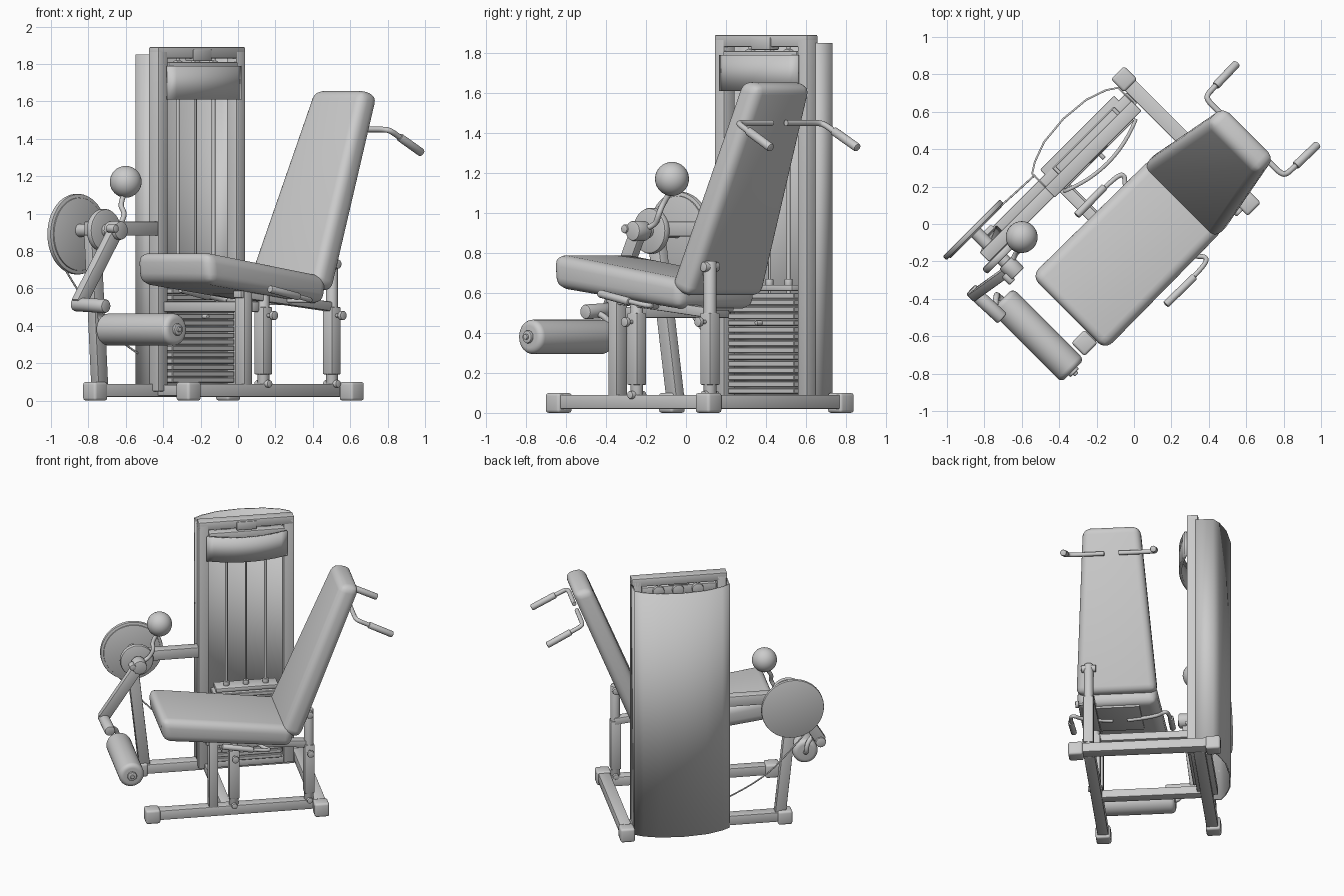
import bpy, bmesh, math
from mathutils import Vector, Matrix

# Everything is modelled straight (x = machine length, y = machine width), then turned 45 degrees
TURN = math.pi / 4
CV = -0.088  # centre line of the seat


def finish(name, bm, angle=35):
    bmesh.ops.recalc_face_normals(bm, faces=bm.faces)
    me = bpy.data.meshes.new(name)
    bm.to_mesh(me)
    bm.free()
    me.polygons.foreach_set("use_smooth", [True] * len(me.polygons))
    me.set_sharp_from_angle(angle=math.radians(angle))
    ob = bpy.data.objects.new(name, me)
    bpy.context.collection.objects.link(ob)
    ob.rotation_euler.z = TURN
    return ob


def hexa(name, bottom, top, bevel=0.006, seg=2, angle=35):
    """Six-sided block from four bottom and four top corners."""
    bm = bmesh.new()
    b = [bm.verts.new(p) for p in bottom]
    t = [bm.verts.new(p) for p in top]
    bm.faces.new(b)
    bm.faces.new(t)
    for i in range(4):
        j = (i + 1) % 4
        bm.faces.new((b[i], b[j], t[j], t[i]))
    if bevel:
        bmesh.ops.bevel(bm, geom=bm.edges[:], offset=bevel, segments=seg, profile=0.5, affect='EDGES')
    return finish(name, bm, angle)


def box(name, x, y, z, bevel=0.006, seg=2):
    ring = [(x[0], y[0]), (x[1], y[0]), (x[1], y[1]), (x[0], y[1])]
    return hexa(name, [(*p, z[0]) for p in ring], [(*p, z[1]) for p in ring], bevel, seg)


def beam(name, a, b, w, h, side=(0, 1, 0)):
    a, b, s = Vector(a), Vector(b), Vector(side)
    n = (b - a).cross(s).normalized()
    ring = [s * (w / 2 * i) + n * (h / 2 * j) for i, j in ((-1, -1), (1, -1), (1, 1), (-1, 1))]
    return hexa(name, [a + r for r in ring], [b + r for r in ring])


def cyl(name, a, b, r, bevel=0.0, n=32, seg=2):
    a, b = Vector(a), Vector(b)
    d = b - a
    m = Matrix.Translation((a + b) / 2) @ d.to_track_quat('Z', 'Y').to_matrix().to_4x4()
    bm = bmesh.new()
    bmesh.ops.create_cone(bm, cap_ends=True, segments=n, radius1=r, radius2=r, depth=d.length, matrix=m)
    if bevel:
        rims = [e for e in bm.edges if any(len(f.verts) > 4 for f in e.link_faces)]
        bmesh.ops.bevel(bm, geom=rims, offset=bevel, segments=seg, profile=0.5, affect='EDGES')
    return finish(name, bm)


def tube(name, pts, r):
    cu = bpy.data.curves.new(name, 'CURVE')
    cu.dimensions = '3D'
    cu.bevel_depth, cu.bevel_resolution, cu.use_fill_caps = r, 4, True
    sp = cu.splines.new('NURBS')
    sp.points.add(len(pts) - 1)
    for p, co in zip(sp.points, pts):
        p.co = (*co, 1)
    sp.order_u, sp.use_endpoint_u, sp.resolution_u = 3, True, 6
    ob = bpy.data.objects.new(name, cu)
    bpy.context.collection.objects.link(ob)
    ob.rotation_euler.z = TURN
    return ob


def curved_panel(name, plan, z0, z1, thick, angle=60):
    bm = bmesh.new()
    lo = [bm.verts.new((*p, z0)) for p in plan]
    hi = [bm.verts.new((*p, z1)) for p in plan]
    for i in range(len(plan) - 1):
        bm.faces.new((lo[i], lo[i + 1], hi[i + 1], hi[i]))
    ob = finish(name, bm, angle)
    mod = ob.modifiers.new("thickness", 'SOLIDIFY')
    mod.thickness, mod.offset = thick, 0
    return ob


# Base frame: two rails, rear bar, middle bar and feet caps
box("right_rail", (-0.66, 0.47), (-0.30, -0.225), (0.02, 0.09))
box("left_rail", (-0.62, 0.47), (0.445, 0.525), (0.02, 0.09))
box("rear_bar", (0.47, 0.55), (-0.37, 0.61), (0.02, 0.09))
box("middle_bar", (-0.16, -0.09), (-0.25, 0.46), (0.025, 0.085))
for i, (x, y) in enumerate([(-0.637, -0.263), (-0.59, 0.49), (0.51, -0.35), (0.51, 0.585)]):
    box(f"foot_cap_{i}", (x - 0.05, x + 0.05), (y - 0.05, y + 0.05), (0, 0.1), 0.015, 3)

# Weight tower frame
for i, x in enumerate((-0.2, 0.387)):
    box(f"tower_post_{i}", (x, x + 0.07), (0.40, 0.475), (0.05, 1.87))
box("tower_header", (-0.2, 0.457), (0.40, 0.475), (1.83, 1.89))
box("header_block", (0.06, 0.2), (0.395, 0.46), (1.815, 1.878))
box("tower_sill", (-0.15, 0.41), (0.42, 0.56), (0.04, 0.09))

# Bowed rear cover, rounded off at the two rear corners
cover = [(-0.195, 0.46), (-0.195, 0.575), (-0.14, 0.61), (-0.03, 0.65), (0.13, 0.665),
         (0.29, 0.65), (0.40, 0.612), (0.455, 0.575), (0.455, 0.46)]
curved_panel("rear_cover", cover, 0.03, 1.85, 0.01)

# Curved shroud on the tower front
arc = [(0.13 + 0.275 * t, 0.39 - 0.06 * (1 - t * t)) for t in (k / 6 - 1 for k in range(13))]
curved_panel("front_shroud", arc, 1.61, 1.79, 0.02)
box("shroud_bracket", (-0.13, 0.39), (0.39, 0.45), (1.74, 1.81))

# Weight stack with guide rods and lifting cable
for k in range(15):
    z = 0.095 + k * 0.034
    box(f"weight_plate_{k}", (-0.1, 0.37), (0.395, 0.52), (z, z + 0.029), 0.004, 1)
box("top_weight", (-0.08, 0.35), (0.40, 0.515), (0.61, 0.64))
for i, (x, r) in enumerate([(0.0, 0.01), (0.135, 0.006), (0.27, 0.01)]):
    cyl(f"guide_rod_{i}", (x, 0.455, 0.6), (x, 0.455, 1.84), r, n=16)
    cyl(f"rod_collar_{i}", (x, 0.455, 0.63), (x, 0.455, 0.67), 0.02, 0.004, 20)
    cyl(f"pulley_{i}", (x, 0.44, 1.78), (x, 0.47, 1.78), 0.04, 0.005)
cyl("selector_pin", (0.135, 0.36, 0.45), (0.135, 0.42, 0.45), 0.012, 0.004, 16)

# Cam support: horizontal arm, leaning front leg
beam("cam_arm", (-0.69, 0.44, 0.92), (-0.19, 0.44, 0.92), 0.07, 0.075)
beam("front_leg", (-0.56, 0.485, 0.07), (-0.655, 0.445, 0.89), 0.06, 0.075)

# Cam disc, pivot shaft and bearing
PX, PZ = -0.63, 0.91
cyl("cam_disc", (PX, 0.572, 0.89), (PX, 0.60, 0.89), 0.215, 0.006, 64)
cyl("cam_rim", (PX, 0.565, 0.89), (PX, 0.575, 0.89), 0.195, 0.003, 64)
cyl("pivot_shaft", (PX, 0.29, PZ), (PX, 0.58, PZ), 0.035)
cyl("bearing_disc", (PX, 0.365, PZ), (PX, 0.405, PZ), 0.115, 0.012, 48)
cyl("arm_hub", (PX, 0.25, PZ), (PX, 0.34, PZ), 0.05, 0.008)
cyl("range_knob", (PX - 0.05, 0.24, PZ + 0.01), (PX - 0.05, 0.30, PZ + 0.01), 0.022, 0.006, 20)
tube("cable", [(-0.72, 0.585, 0.70), (-0.62, 0.585, 0.58), (-0.42, 0.57, 0.36), (-0.19, 0.56, 0.25)], 0.005)

# Counterweight ball on a bent rod
tube("ball_rod", [(-0.62, 0.31, 0.92), (-0.56, 0.34, 0.93), (-0.52, 0.33, 1.0), (-0.53, 0.37, 1.05),
                  (-0.474, 0.375, 1.12)], 0.014)
bm = bmesh.new()
bmesh.ops.create_uvsphere(bm, u_segments=32, v_segments=16, radius=0.085,
                          matrix=Matrix.Translation((-0.474, 0.375, 1.17)))
finish("counterweight_ball", bm)

# Swing arm with padded shin roller
beam("swing_arm", (PX, 0.295, PZ), (-0.87, 0.335, 0.52), 0.05, 0.075)
cyl("swing_cross_tube", (-0.865, 0.37, 0.515), (-0.855, 0.14, 0.505), 0.037, 0.01)
tube("roller_bracket", [(-0.855, 0.2, 0.505), (-0.79, 0.25, 0.48), (-0.785, 0.25, 0.38), (-0.785, 0.2, 0.38)], 0.016)
cyl("shin_roller", (-0.787, 0.215, 0.38), (-0.787, -0.325, 0.38), 0.086, 0.03, 40, 5)
cyl("roller_cap", (-0.787, -0.32, 0.38), (-0.787, -0.34, 0.38), 0.032, 0.006, 24)
cyl("roller_bolt", (-0.787, -0.33, 0.38), (-0.787, -0.352, 0.38), 0.014, 0.004, 16)

# Seat cushion, sloping down to the rear
def ring(pts):
    return [Vector((x, CV + y, z)) for x, y, z in pts]


hexa("seat", ring([(-0.575, -0.28, 0.625), (0.31, -0.272, 0.515), (0.31, 0.272, 0.515), (-0.575, 0.28, 0.625)]),
     ring([(-0.59, -0.28, 0.795), (0.33, -0.272, 0.665), (0.33, 0.272, 0.665), (-0.59, 0.28, 0.795)]), 0.055, 6, 50)

# Tapered, reclined back cushion
hexa("backrest", ring([(0.235, -0.275, 0.625), (0.365, -0.275, 0.575), (0.365, 0.275, 0.575), (0.235, 0.275, 0.625)]),
     ring([(0.665, -0.195, 1.665), (0.795, -0.195, 1.635), (0.795, 0.195, 1.635), (0.665, 0.195, 1.665)]), 0.05, 6, 50)

# Seat supports on the right rail
box("front_seat_post", (-0.25, -0.19), (-0.30, -0.225), (0.08, 0.60))
for name, x, top in (("middle_seat_post", -0.078, 0.58), ("rear_seat_post", 0.44, 0.76)):
    box(name + "_sleeve", (x - 0.035, x + 0.035), (-0.305, -0.235), (0.14, 0.50))
    cyl(name + "_tube", (x, -0.27, 0.08), (x, -0.27, top), 0.032, 0.006)
    cyl(name + "_bolt", (x, -0.32, 0.09), (x, -0.22, 0.09), 0.02, 0.004, 20)
    cyl(name + "_knob_stem", (x, -0.30, 0.455), (x, -0.34, 0.455), 0.01, n=12)
    cyl(name + "_knob", (x, -0.335, 0.455), (x, -0.36, 0.455), 0.025, 0.006, 20)
cyl("back_pivot_bolt", (0.44, -0.32, 0.73), (0.44, -0.22, 0.73), 0.025, 0.005, 20)
beam("back_brace", (0.44, -0.27, 0.72), (0.35, -0.27, 0.70), 0.05, 0.05)
beam("seat_beam", (-0.27, -0.263, 0.575), (0.45, -0.263, 0.50), 0.06, 0.05)
box("tower_link_bar", (-0.16, -0.10), (-0.27, 0.42), (0.475, 0.53))
beam("seat_mount_bar", (-0.13, CV, 0.58), (0.28, CV, 0.525), 0.3, 0.03)

# Paired handles either side of the seat and the backrest
for side, s in (("left", 1), ("right", -1)):
    def P(x, y, z):
        return (x, CV + s * y, z)
    tube(f"{side}_seat_handle", [P(0.06, 0.05, 0.535), P(0.09, 0.25, 0.535), P(0.16, 0.315, 0.535),
                                 P(0.09, 0.34, 0.545), P(-0.15, 0.337, 0.59)], 0.013)
    cyl(f"{side}_seat_grip", P(0.03, 0.34, 0.556), P(-0.185, 0.337, 0.597), 0.02, 0.006, 24)
    tube(f"{side}_back_handle", [P(0.745, 0.05, 1.45), P(0.745, 0.2, 1.45), P(0.745, 0.27, 1.45), P(0.76, 0.30, 1.445),
                                 P(0.82, 0.302, 1.415), P(0.95, 0.306, 1.345)], 0.015)
    cyl(f"{side}_back_grip", P(0.83, 0.302, 1.41), P(0.995, 0.306, 1.325), 0.022, 0.007, 24)
